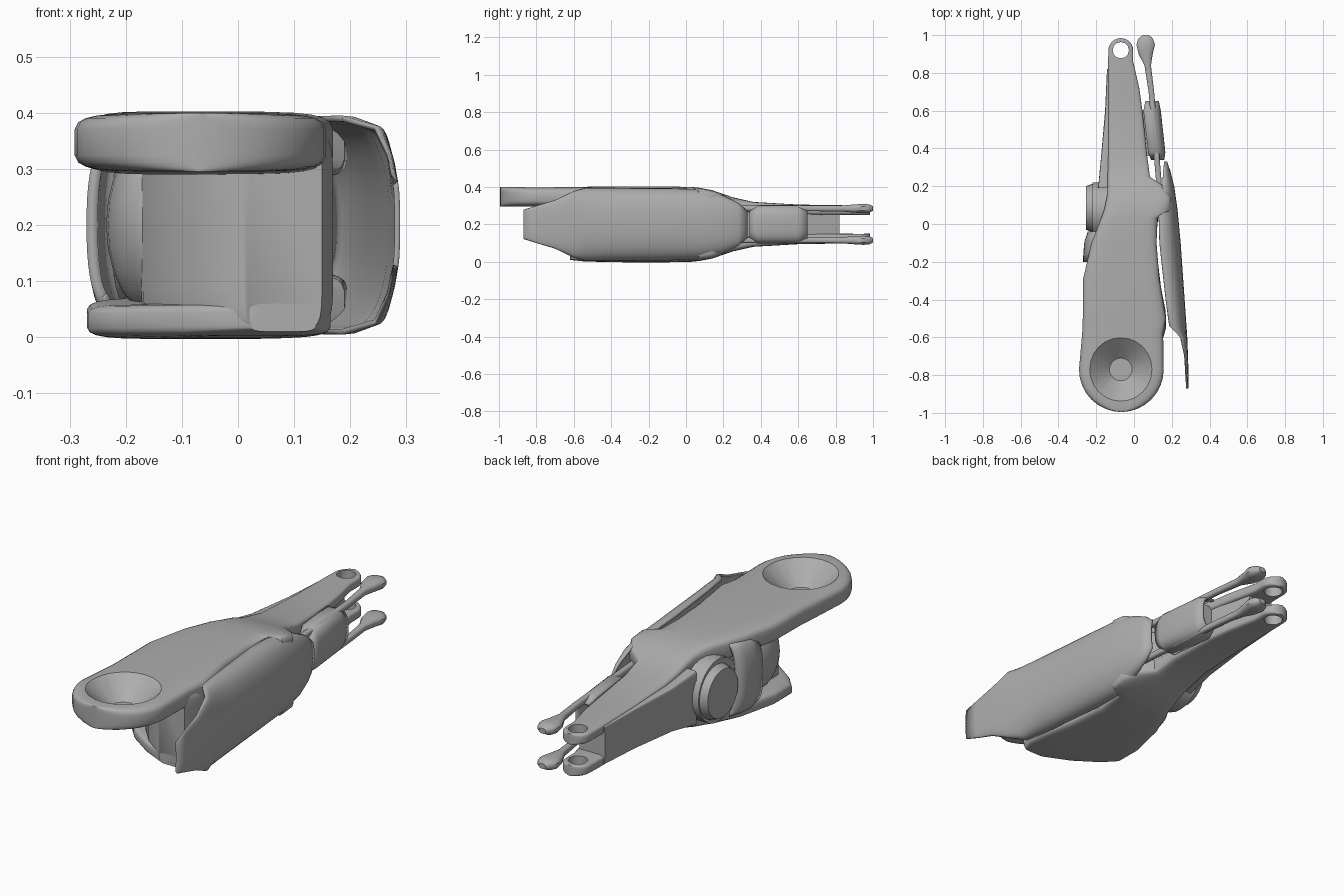
import bpy, bmesh, math
from mathutils import Matrix

if "Cube" in bpy.data.objects:
    bpy.data.objects.remove(bpy.data.objects["Cube"])

grey = bpy.data.materials.new("plain_grey")
grey.diffuse_color = (0.42, 0.42, 0.42, 1)
grey.use_nodes = True
grey.node_tree.nodes["Principled BSDF"].inputs["Base Color"].default_value = grey.diffuse_color


def finish(name, bm, angle=40):
    bmesh.ops.recalc_face_normals(bm, faces=bm.faces)
    me = bpy.data.meshes.new(name)
    bm.to_mesh(me)
    bm.free()
    me.materials.append(grey)
    ob = bpy.data.objects.new(name, me)
    bpy.context.collection.objects.link(ob)
    smooth(ob, angle)
    return ob


def smooth(ob, angle=40):
    bpy.ops.object.select_all(action='DESELECT')
    ob.select_set(True)
    bpy.context.view_layer.objects.active = ob
    bpy.ops.object.shade_smooth_by_angle(angle=math.radians(angle))


def loft(name, stations, power=0.4, n=24, flip=False):
    """Rounded-box sections (y, x0, x1, z0, z1) joined along y."""
    bm = bmesh.new()
    rings = []
    for y, x0, x1, z0, z1 in stations:
        ring = []
        for i in range(n):
            a = 2 * math.pi * (i + 0.5) / n
            c, s = math.cos(a), math.sin(a)
            x = (x0 + x1) / 2 + (x1 - x0) / 2 * math.copysign(abs(c) ** power, c)
            z = (z0 + z1) / 2 + (z1 - z0) / 2 * math.copysign(abs(s) ** power, s)
            ring.append(bm.verts.new((x, y, 0.4 - z if flip else z)))
        rings.append(ring)
    for a, b in zip(rings, rings[1:]):
        for i in range(n):
            j = (i + 1) % n
            bm.faces.new((a[i], a[j], b[j], b[i]))
    bm.faces.new(rings[0])
    bm.faces.new(rings[-1])
    return finish(name, bm)


def curved_shell(name, stations, thick, cx=0.8, cz=0.85, n=20):
    """Thin arched sheet from (y, outer x, edge x, half height) stations."""
    bm = bmesh.new()
    rows = []
    for y, out, edge, h in stations:
        row = []
        for i in range(n + 1):
            a = math.pi * (i / n - 0.5)
            row.append(bm.verts.new((edge + (out - edge) * max(0, math.cos(a)) ** cx, y,
                                     0.2 + h * math.copysign(abs(math.sin(a)) ** cz, a))))
        rows.append(row)
    for a, b in zip(rows, rows[1:]):
        for i in range(n):
            bm.faces.new((a[i], a[i + 1], b[i + 1], b[i]))
    ob = finish(name, bm)
    sol = ob.modifiers.new("thickness", 'SOLIDIFY')
    sol.thickness, sol.offset = thick, -1
    return ob


def ball(name, loc, scale, seg=24):
    bm = bmesh.new()
    bmesh.ops.create_uvsphere(bm, u_segments=seg, v_segments=seg // 2, radius=1)
    bmesh.ops.transform(bm, matrix=Matrix.Translation(loc) @ Matrix.Diagonal((*scale, 1)), verts=bm.verts)
    return finish(name, bm)


def cylinder(name, loc, r1, r2, depth, axis='Z', seg=24):
    bm = bmesh.new()
    bmesh.ops.create_cone(bm, cap_ends=True, segments=seg, radius1=r1, radius2=r2, depth=depth)
    rot = Matrix.Rotation(math.pi / 2, 4, 'Y') if axis == 'X' else Matrix()
    bmesh.ops.transform(bm, matrix=Matrix.Translation(loc) @ rot, verts=bm.verts)
    return finish(name, bm)


def cut(ob, cutter):
    mod = ob.modifiers.new("cut", 'BOOLEAN')
    mod.operation, mod.solver, mod.object = 'DIFFERENCE', 'EXACT', cutter
    bpy.ops.object.select_all(action='DESELECT')
    ob.select_set(True)
    bpy.context.view_layer.objects.active = ob
    bpy.ops.object.modifier_apply(modifier="cut")
    bpy.data.objects.remove(cutter)
    smooth(ob)


# Outline shared by the upper and lower plates: y, left x, right x, top z, thickness
outline = [
    (-0.58, -0.275, 0.155, 0.40, 0.11), (-0.5, -0.272, 0.17, 0.402, 0.11),
    (-0.29, -0.27, 0.135, 0.403, 0.11), (-0.1, -0.225, 0.12, 0.403, 0.11),
    (0.03, -0.175, 0.125, 0.40, 0.11), (0.07, -0.16, 0.19, 0.396, 0.11),
    (0.14, -0.145, 0.195, 0.383, 0.10), (0.2, -0.14, 0.16, 0.362, 0.09),
    (0.25, -0.14, 0.085, 0.345, 0.08), (0.36, -0.137, 0.07, 0.32, 0.065),
    (0.6, -0.137, 0.045, 0.306, 0.055), (0.72, -0.137, 0.028, 0.304, 0.055),
    (0.86, -0.137, -0.004, 0.302, 0.052)]
body = [(y, a, b, t - d, t) for y, a, b, t, d in outline]
# round fork end, and round front end of the upper plate
tip = [(0.92 + 0.064 * math.sin(a), -0.07 - 0.066 * math.cos(a), -0.07 + 0.066 * math.cos(a), 0.25, 0.301)
       for a in [i * math.pi / 12 for i in range(0, 6)] + [1.5]]
nose = [(-0.77 - 0.225 * math.sin(a), -0.067 - 0.225 * math.cos(a), -0.067 + 0.225 * math.cos(a), 0.295, 0.40)
        for a in [1.52] + [i * math.pi / 16 for i in range(7, -1, -1)]]
# slanted front end of the lower plate
chin = [(-0.62, 0.02, 0.14, 0.34, 0.39), (-0.56, -0.1, 0.165, 0.34, 0.397),
        (-0.48, -0.215, 0.165, 0.34, 0.40), (-0.42, -0.268, 0.16, 0.34, 0.402)]

upper = loft("upper_plate", nose + body + tip)
lower = loft("lower_plate", chin + [(y, a, b, max(z0, 0.33) if y < 0 else z0, z1)
                                    for y, a, b, z0, z1 in body[2:]] + tip, flip=True)

# Dished socket in the front ring, pin holes in the fork
cut(upper, cylinder("socket_cutter", (-0.07, -0.77, 0.36), 0.06, 0.185, 0.11))
for plate in (upper, lower):
    cut(plate, cylinder("pin_cutter", (-0.07, 0.92, 0.2), 0.043, 0.043, 0.4, seg=12))

# Core between the two plates
loft("core", [
    (-0.62, 0.01, 0.15, 0.015, 0.37), (-0.55, -0.09, 0.17, 0.012, 0.37),
    (-0.46, -0.17, 0.168, 0.01, 0.37), (-0.35, -0.175, 0.145, 0.02, 0.37),
    (-0.1, -0.17, 0.115, 0.03, 0.37), (0.05, -0.14, 0.13, 0.03, 0.37),
    (0.15, -0.125, 0.17, 0.05, 0.35), (0.25, -0.12, 0.08, 0.08, 0.32),
    (0.4, -0.12, 0.06, 0.11, 0.29), (0.65, -0.12, 0.03, 0.12, 0.28),
    (0.82, -0.125, -0.01, 0.12, 0.28)], power=0.25)

# Curved guard on the right side
curved_shell("side_guard", [
    (-0.87, 0.289, 0.283, 0.078), (-0.8, 0.289, 0.275, 0.1), (-0.7, 0.286, 0.268, 0.13),
    (-0.6, 0.282, 0.245, 0.178), (-0.54, 0.278, 0.187, 0.195), (-0.4, 0.268, 0.168, 0.195),
    (-0.1, 0.247, 0.135, 0.194), (0.08, 0.23, 0.13, 0.188), (0.2, 0.213, 0.15, 0.155),
    (0.28, 0.193, 0.155, 0.115), (0.33, 0.175, 0.16, 0.07)], 0.01)

# Twin rods with flattened knobs
rod = [(0.18, 0.12, 0.15, 0.27, 0.30), (0.7, 0.077, 0.107, 0.27, 0.30), (0.84, 0.055, 0.09, 0.268, 0.302),
       (0.9, 0.023, 0.1, 0.262, 0.307), (0.95, 0.012, 0.112, 0.26, 0.31),
       (0.98, 0.022, 0.102, 0.262, 0.307), (1.0, 0.045, 0.08, 0.272, 0.297)]
for side, flip in (("upper", False), ("lower", True)):
    loft(side + "_rod", rod, power=0.7, n=12, flip=flip)

# Curved cover held over the rods, with a small inner block
curved_shell("rod_cover", [(0.34, 0.16, 0.09, 0.075), (0.38, 0.166, 0.075, 0.103),
                           (0.6, 0.142, 0.05, 0.103), (0.65, 0.132, 0.06, 0.08)], 0.012, 0.5, 0.7)
loft("rod_block", [(0.36, 0.05, 0.12, 0.13, 0.27), (0.6, 0.03, 0.1, 0.13, 0.27)], power=0.3, n=16)

# Left side: flat forearm cover, joint disc, strap and rounded bulge
loft("left_cover", [(0.19, -0.19, -0.13, 0.07, 0.33), (0.35, -0.175, -0.13, 0.095, 0.305),
                    (0.6, -0.153, -0.125, 0.105, 0.295), (0.82, -0.143, -0.125, 0.11, 0.29)], power=0.2)
cylinder("joint_disc", (-0.175, 0.07, 0.2), 0.15, 0.15, 0.09, 'X')
cylinder("joint_rim", (-0.235, 0.085, 0.2), 0.115, 0.13, 0.04, 'X')
curved_shell("side_strap", [(-0.2, -0.27, -0.235, 0.14), (-0.15, -0.268, -0.22, 0.17),
                            (-0.09, -0.262, -0.205, 0.175), (-0.04, -0.245, -0.19, 0.175)], 0.02)
ball("side_bulge", (-0.14, -0.31, 0.2), (0.095, 0.15, 0.165))
